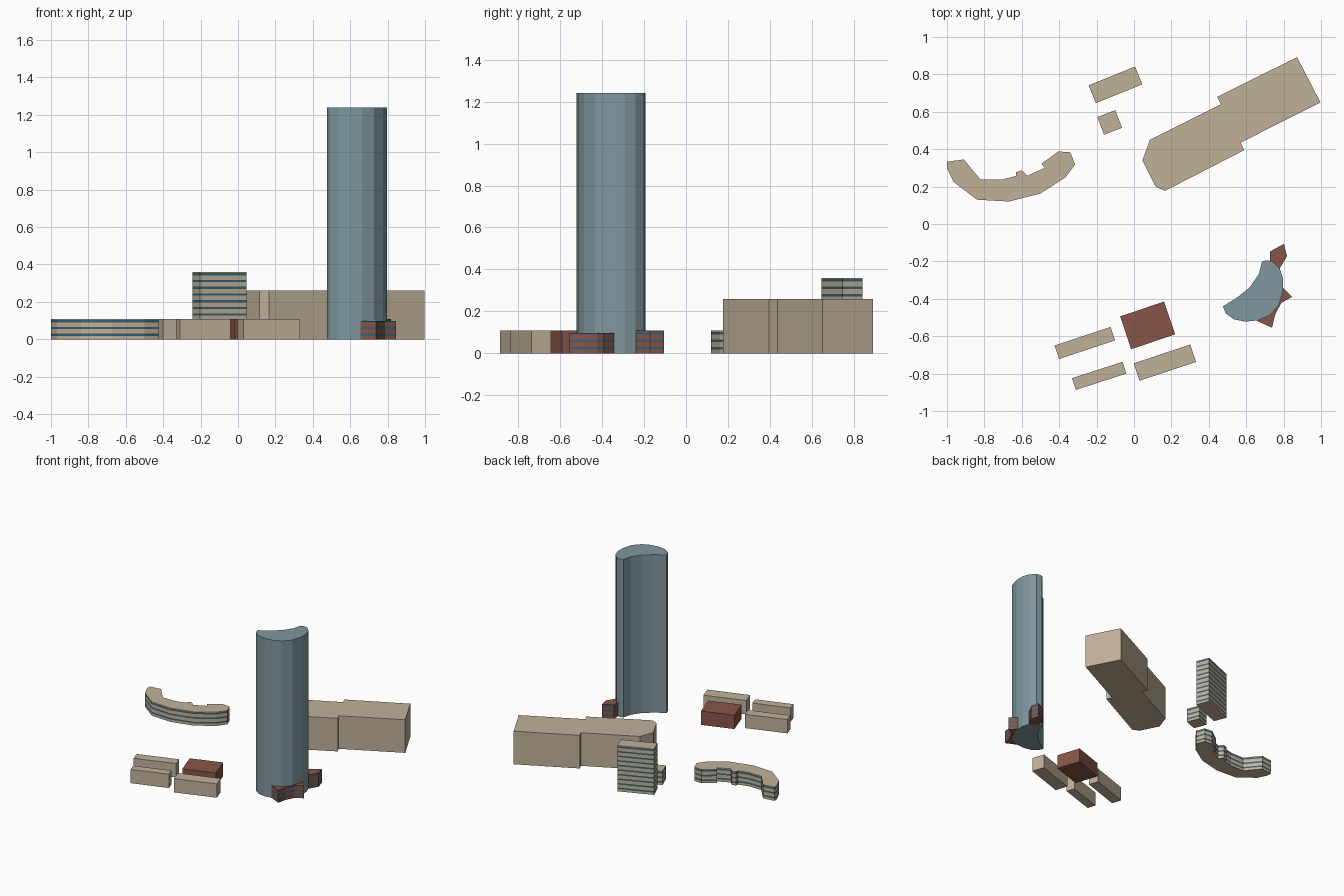
import bpy, bmesh
from math import radians, cos, sin

if "Cube" in bpy.data.objects:
    bpy.data.objects.remove(bpy.data.objects["Cube"])


def material(name, rgb):
    m = bpy.data.materials.new(name)
    m.diffuse_color = (*rgb, 1)
    m.use_nodes = True
    m.node_tree.nodes["Principled BSDF"].inputs["Base Color"].default_value = m.diffuse_color
    return m


STONE = material("stone", (0.53, 0.44, 0.32))
GLASS = material("tower_glass", (0.21, 0.31, 0.34))
BRICK = material("brick", (0.25, 0.09, 0.065))
WINDOW = material("window_band", (0.04, 0.12, 0.16))

FLOOR = 0.036          # storey height
LOW = 3 * FLOOR        # three-storey blocks


def building(name, outline, height, mat, bands=False):
    """Extrude a footprint; optional window band on every storey."""
    levels = [0.0]
    if bands:
        for i in range(round(height / FLOOR)):
            levels += [i * FLOOR + 0.018, min(i * FLOOR + 0.030, height)]
    if height - levels[-1] > 1e-4:
        levels.append(height)
    bm = bmesh.new()
    rings = [[bm.verts.new((x, y, z)) for x, y in outline] for z in levels]
    n = len(outline)
    for k in range(len(rings) - 1):
        for i in range(n):
            j = (i + 1) % n
            f = bm.faces.new((rings[k][i], rings[k][j], rings[k + 1][j], rings[k + 1][i]))
            f.material_index = k % 2 if bands else 0
    bm.faces.new(rings[0])
    bm.faces.new(rings[-1])
    bmesh.ops.recalc_face_normals(bm, faces=bm.faces)
    me = bpy.data.meshes.new(name)
    bm.to_mesh(me)
    bm.free()
    me.materials.append(mat)
    if bands:
        me.materials.append(WINDOW)
    ob = bpy.data.objects.new(name, me)
    bpy.context.collection.objects.link(ob)
    return ob


def rect(cx, cy, w, d, deg):
    c, s = cos(radians(deg)), sin(radians(deg))
    return [(cx + c * u * w / 2 - s * v * d / 2, cy + s * u * w / 2 + c * v * d / 2)
            for u, v in ((-1, -1), (1, -1), (1, 1), (-1, 1))]


# Crescent skyscraper
building("crescent_tower", [
    (0.476, -0.44), (0.49, -0.478), (0.535, -0.51), (0.594, -0.522),
    (0.663, -0.515), (0.727, -0.487), (0.775, -0.433), (0.797, -0.358),
    (0.797, -0.29), (0.78, -0.24), (0.743, -0.2), (0.706, -0.194),
    (0.684, -0.202), (0.668, -0.267), (0.62, -0.337), (0.556, -0.39)], 1.24, GLASS)

# Brick annexes tucked against the skyscraper
building("front_annex", [
    (0.79, -0.335), (0.845, -0.39), (0.787, -0.422), (0.754, -0.487),
    (0.738, -0.555), (0.652, -0.515), (0.715, -0.48), (0.765, -0.43)], 0.098, BRICK, True)
building("rear_annex", [
    (0.727, -0.205), (0.727, -0.147), (0.802, -0.106), (0.818, -0.172),
    (0.778, -0.24)], LOW, BRICK, True)

# Large hall with offset halves
building("large_hall", [
    (0.045, 0.34), (0.085, 0.45), (0.465, 0.64), (0.445, 0.68), (0.872, 0.892),
    (0.997, 0.65), (0.57, 0.435), (0.59, 0.395), (0.165, 0.177), (0.115, 0.2)],
    0.26, STONE)

# Curved low building
building("curved_block", [
    (-1, 0.333), (-0.91, 0.345), (-0.82, 0.237), (-0.71, 0.237), (-0.63, 0.257),
    (-0.63, 0.277), (-0.6, 0.287), (-0.57, 0.258), (-0.478, 0.3), (-0.495, 0.322),
    (-0.405, 0.388), (-0.34, 0.383), (-0.315, 0.318), (-0.365, 0.25), (-0.5, 0.163),
    (-0.67, 0.12), (-0.84, 0.13), (-0.965, 0.225), (-1, 0.3)], LOW, STONE, True)

# Rectangular blocks
for name, foot, h, mat, bands in (
        ("slab_tower", rect(-0.099, 0.744, 0.268, 0.103, 22), 0.36, STONE, True),
        ("slab_annex", rect(-0.130, 0.543, 0.103, 0.101, 21), LOW, STONE, True),
        ("brick_block", rect(0.073, -0.542, 0.248, 0.185, 18.7), LOW, BRICK, False),
        ("row_block_left", rect(-0.263, -0.636, 0.316, 0.076, 18.5), LOW, STONE, False),
        ("row_block_front", rect(-0.186, -0.812, 0.284, 0.066, 18), LOW, STONE, False),
        ("row_block_right", rect(0.165, -0.741, 0.319, 0.098, 18.4), LOW, STONE, False)):
    building(name, foot, h, mat, bands)
